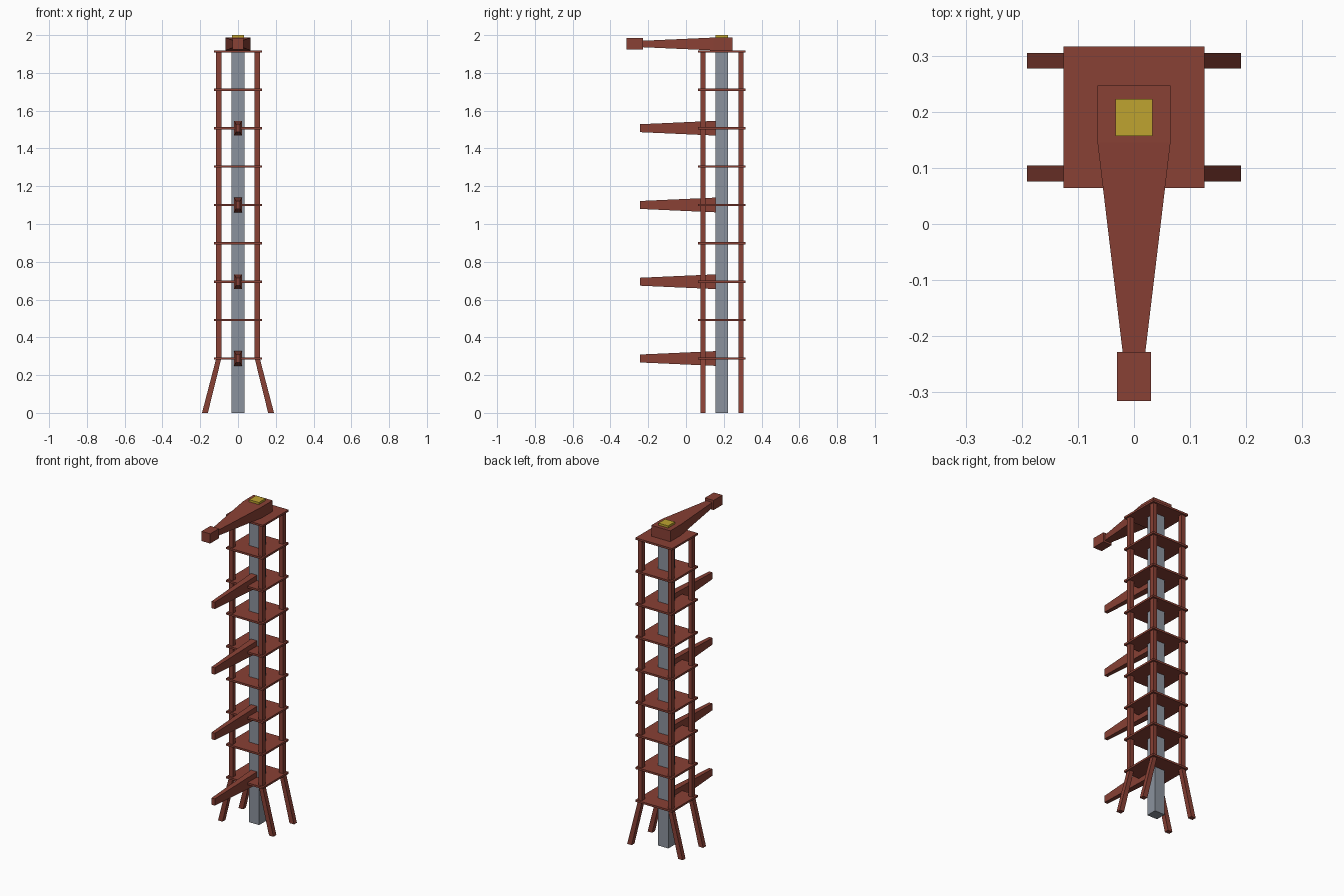
import bpy

if "Cube" in bpy.data.objects:
    bpy.data.objects.remove(bpy.data.objects["Cube"])


def material(name, rgb):
    m = bpy.data.materials.new(name)
    m.diffuse_color = (*rgb, 1)
    m.use_nodes = True
    m.node_tree.nodes["Principled BSDF"].inputs["Base Color"].default_value = m.diffuse_color
    return m


RED = material("rust red", (0.25, 0.052, 0.035))
GREY = material("steel grey", (0.26, 0.29, 0.34))
YELLOW = material("mustard yellow", (0.52, 0.37, 0.03))


def loft(name, rings, mat):
    """Skin a chain of four-cornered rings and cap both ends."""
    verts = [v for r in rings for v in r]
    n = len(rings)
    faces = [(4*i + j, 4*i + (j+1) % 4, 4*i + 4 + (j+1) % 4, 4*i + 4 + j)
             for i in range(n - 1) for j in range(4)]
    faces += [(3, 2, 1, 0), tuple(4*(n-1) + j for j in range(4))]
    me = bpy.data.meshes.new(name)
    me.from_pydata(verts, [], faces)
    me.materials.append(mat)
    ob = bpy.data.objects.new(name, me)
    bpy.context.collection.objects.link(ob)
    return ob


def ring_z(x, y, z, hx, hy):
    return [(x-hx, y-hy, z), (x+hx, y-hy, z), (x+hx, y+hy, z), (x-hx, y+hy, z)]


def ring_y(y, z, hx, hz):
    return [(-hx, y, z-hz), (hx, y, z-hz), (hx, y, z+hz), (-hx, y, z+hz)][::1]


CY = 0.19                      # tower axis
LEVELS = [0.288 + 0.2032 * i for i in range(9)]

# Central column and cap
loft("column", [ring_z(0, CY, 0, .035, .033), ring_z(0, CY, 1.98, .035, .033)], GREY)
loft("top_cap", [ring_z(0, CY, 1.98, .033, .033), ring_z(0, CY, 2.0, .033, .033)], YELLOW)

# Floor plates
for i, z in enumerate(LEVELS):
    loft(f"floor_plate_{i+1}", [ring_z(0, CY, z - .006, .126, .126),
                                ring_z(0, CY, z + .006, .126, .126)], RED)

# Corner posts with splayed feet
for sx, side in ((-1, "left"), (1, "right")):
    for y, end in ((.09, "front"), (.291, "back")):
        loft(f"{end}_{side}_post", [ring_z(sx*.175, y, 0, .0155, .014),
                                    ring_z(sx*.102, y, .288, .0135, .014),
                                    ring_z(sx*.102, y, 1.914, .0135, .014)], RED)

# Tapered side arms (wound so that faces point outwards, from back to front)
for i in range(4):
    z = LEVELS[2 * i]
    loft(f"swing_arm_{i+1}", [ring_y(.157, z, .021, .039),
                              ring_y(-.243, z, .011, .021)], RED)

# Top arm with block at its tip
ZT = 1.953
loft("top_arm", [ring_y(.247, ZT, .065, .034), ring_y(.145, ZT, .065, .034),
                 ring_y(-.23, ZT, .02, .017)], RED)
loft("top_arm_tip", [ring_y(-.228, ZT + .002, .03, .03),
                     ring_y(-.315, ZT + .002, .03, .03)], RED)
